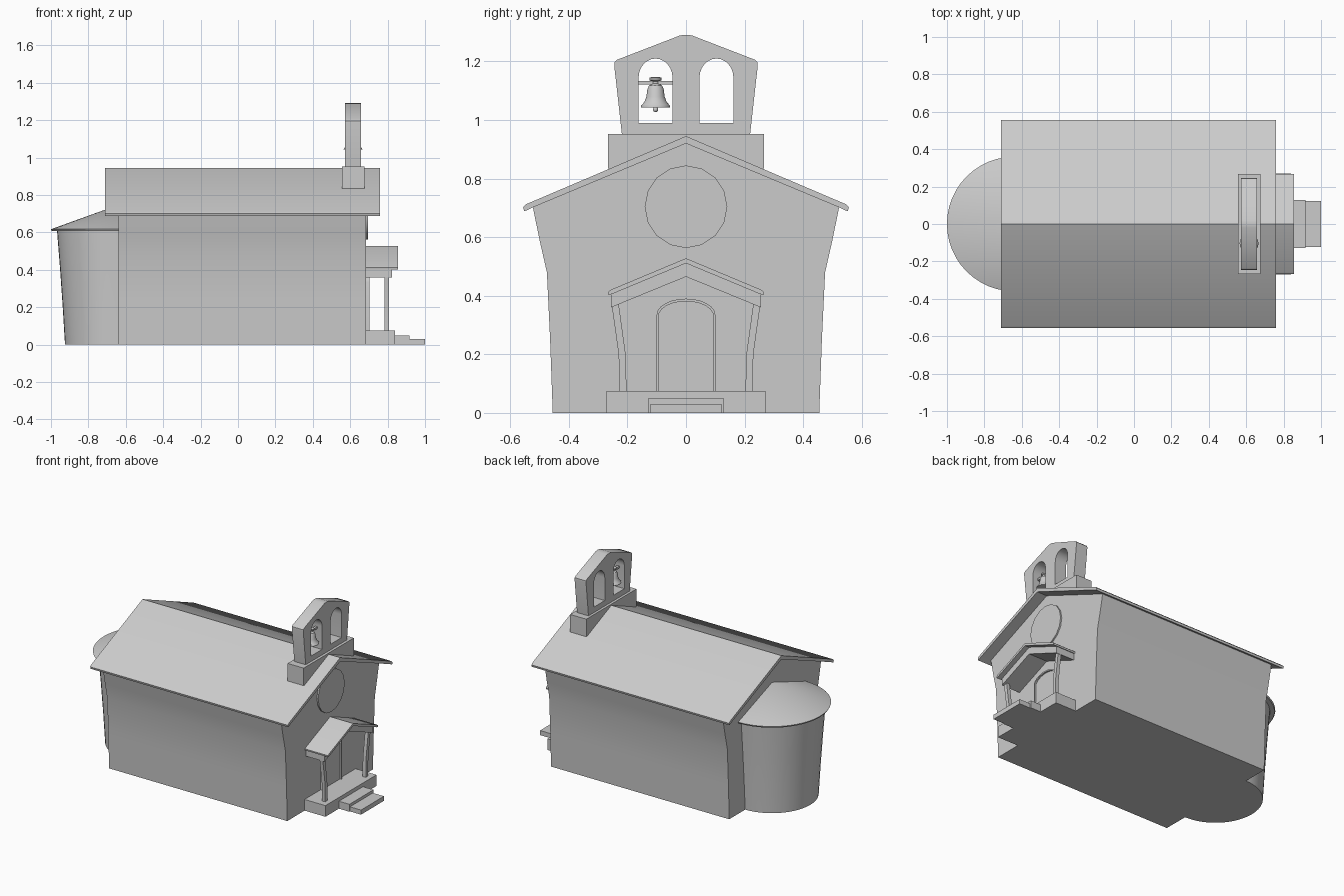
import bpy, bmesh, math
from mathutils import Matrix

if "Cube" in bpy.data.objects:
    bpy.data.objects.remove(bpy.data.objects["Cube"])

YZ_TO_WORLD = Matrix(((0, 0, 1, 0), (1, 0, 0, 0), (0, 1, 0, 0), (0, 0, 0, 1)))


def finish(obj, angle=30):
    bm = bmesh.new()
    bm.from_mesh(obj.data)
    bmesh.ops.remove_doubles(bm, verts=bm.verts, dist=1e-5)
    bmesh.ops.recalc_face_normals(bm, faces=bm.faces)
    bm.to_mesh(obj.data)
    bm.free()
    bpy.ops.object.select_all(action='DESELECT')
    obj.select_set(True)
    bpy.context.view_layer.objects.active = obj
    bpy.ops.object.shade_smooth_by_angle(angle=math.radians(angle))
    return obj


def prism(name, loops, x0, x1):
    """Extrude closed (y, z) outlines along x; inner outlines become holes."""
    cu = bpy.data.curves.new(name, 'CURVE')
    cu.dimensions = '2D'
    cu.fill_mode = 'BOTH'
    cu.extrude = (x1 - x0) / 2
    for pts in loops:
        sp = cu.splines.new('POLY')
        sp.points.add(len(pts) - 1)
        for p, (y, z) in zip(sp.points, pts):
            p.co = (y, z, 0, 1)
        sp.use_cyclic_u = True
    tmp = bpy.data.objects.new(name + "_outline", cu)
    bpy.context.collection.objects.link(tmp)
    dg = bpy.context.evaluated_depsgraph_get()
    me = bpy.data.meshes.new_from_object(tmp.evaluated_get(dg))
    bpy.data.objects.remove(tmp)
    me.transform(Matrix.Translation(((x0 + x1) / 2, 0, 0)) @ YZ_TO_WORLD)
    obj = bpy.data.objects.new(name, me)
    bpy.context.collection.objects.link(obj)
    return finish(obj)


def mirrored(half):
    """Right-hand half outline -> full symmetric outline."""
    return half + [(-y, z) for y, z in reversed(half) if abs(y) > 1e-6]


def arch(y, w, z0, spring, top, n=12):
    return [(y - w, z0), (y + w, z0)] + [
        (y + w * math.cos(math.pi * i / n), spring + (top - spring) * math.sin(math.pi * i / n))
        for i in range(n + 1)]


def box(name, x0, x1, y0, y1, z0, z1):
    return prism(name, [[(y0, z0), (y1, z0), (y1, z1), (y0, z1)]], x0, x1)


def lathe(name, profile, cx, cy, start=0, sweep=2 * math.pi, n=32):
    bm = bmesh.new()
    rings = []
    for i in range(n + 1):
        a = start + sweep * i / n
        rings.append([bm.verts.new((cx + r * math.cos(a), cy + r * math.sin(a), z)) for r, z in profile])
    for a, b in zip(rings, rings[1:]):
        for j in range(len(profile) - 1):
            bm.faces.new((a[j], b[j], b[j + 1], a[j + 1]))
    bmesh.ops.remove_doubles(bm, verts=bm.verts, dist=1e-5)
    bmesh.ops.dissolve_degenerate(bm, dist=1e-6, edges=bm.edges)
    me = bpy.data.meshes.new(name)
    bm.to_mesh(me)
    bm.free()
    obj = bpy.data.objects.new(name, me)
    bpy.context.collection.objects.link(obj)
    return finish(obj)


# Nave with outward-flaring side walls
prism("nave_walls", [mirrored([(0.455, 0), (0.464, 0.25), (0.475, 0.48), (0.5, 0.59),
                               (0.523, 0.703), (0, 0.923)])], -0.64, 0.685)
# Main roof with rounded eaves
prism("main_roof", [mirrored([(0, 0.92), (0.52, 0.703), (0.552, 0.688), (0.556, 0.702),
                              (0.545, 0.713), (0, 0.945)])], -0.71, 0.76)

# Half-round apse and its conical roof
half = dict(start=math.pi / 2, sweep=math.pi, n=24)
lathe("apse_wall", [(0, 0), (0.285, 0), (0.297, 0.2), (0.311, 0.4), (0.328, 0.615)], -0.64, 0, **half)
lathe("apse_roof", [(0, 0.607), (0.355, 0.607), (0.36, 0.617), (0, 0.747)], -0.64, 0, **half)

# Bell wall on its base block
box("belfry_base", 0.555, 0.675, -0.266, 0.266, 0.835, 0.953)
prism("belfry", [mirrored([(0.219, 0.953), (0.245, 1.185), (0.244, 1.197), (0.235, 1.206),
                           (0.02, 1.289), (0, 1.291)]),
                 arch(-0.104, 0.058, 0.99, 1.145, 1.21),
                 arch(0.104, 0.058, 0.99, 1.145, 1.21)], 0.572, 0.657)

# Bell, its beam and clapper
box("bell_beam", 0.607, 0.623, -0.165, -0.043, 1.121, 1.134)
lathe("bell", [(0, 1.048), (0.044, 1.042), (0.05, 1.043), (0.049, 1.049), (0.038, 1.062),
               (0.031, 1.08), (0.028, 1.105), (0.022, 1.118), (0.012, 1.124), (0.012, 1.132),
               (0.021, 1.136), (0.021, 1.144), (0.012, 1.147), (0, 1.147)], 0.615, -0.104)
lathe("bell_clapper", [(0.009 * math.sin(math.pi * i / 8), 1.036 - 0.009 * math.cos(math.pi * i / 8))
                       for i in range(9)], 0.615, -0.104, n=12)

# Round window disc on the gable
prism("round_window", [[(0.141 * math.cos(math.tau * i / 16), 0.704 + 0.141 * math.sin(math.tau * i / 16))
                        for i in range(16)]], 0.68, 0.695)

# Door with arched frame
prism("door_frame", [arch(0, 0.1, 0.07, 0.335, 0.39), arch(0, 0.094, 0.0705, 0.33, 0.381)], 0.68, 0.703)
prism("door", [arch(0, 0.095, 0.071, 0.33, 0.382)], 0.68, 0.692)

# Porch roof, supporting slab and bent posts
prism("porch_roof", [mirrored([(0, 0.511), (0.25, 0.407), (0.264, 0.402), (0.266, 0.413),
                               (0.258, 0.42), (0, 0.528)])], 0.68, 0.856)
prism("porch_beam", [mirrored([(0, 0.465), (0.256, 0.36), (0.256, 0.405), (0, 0.512)])], 0.68, 0.823)
for side, label in ((1, "right"), (-1, "left")):
    prism("porch_post_" + label, [[(side * y, z) for y, z in (
        (0.203, 0.07), (0.227, 0.07), (0.23, 0.2), (0.253, 0.364), (0.23, 0.374), (0.206, 0.2))]],
        0.784, 0.808)

# Platform and steps
box("porch_platform", 0.68, 0.84, -0.271, 0.271, 0, 0.075)
box("upper_step", 0.835, 0.918, -0.128, 0.128, 0, 0.05)
box("lower_step", 0.91, 1.0, -0.122, 0.122, 0, 0.031)
